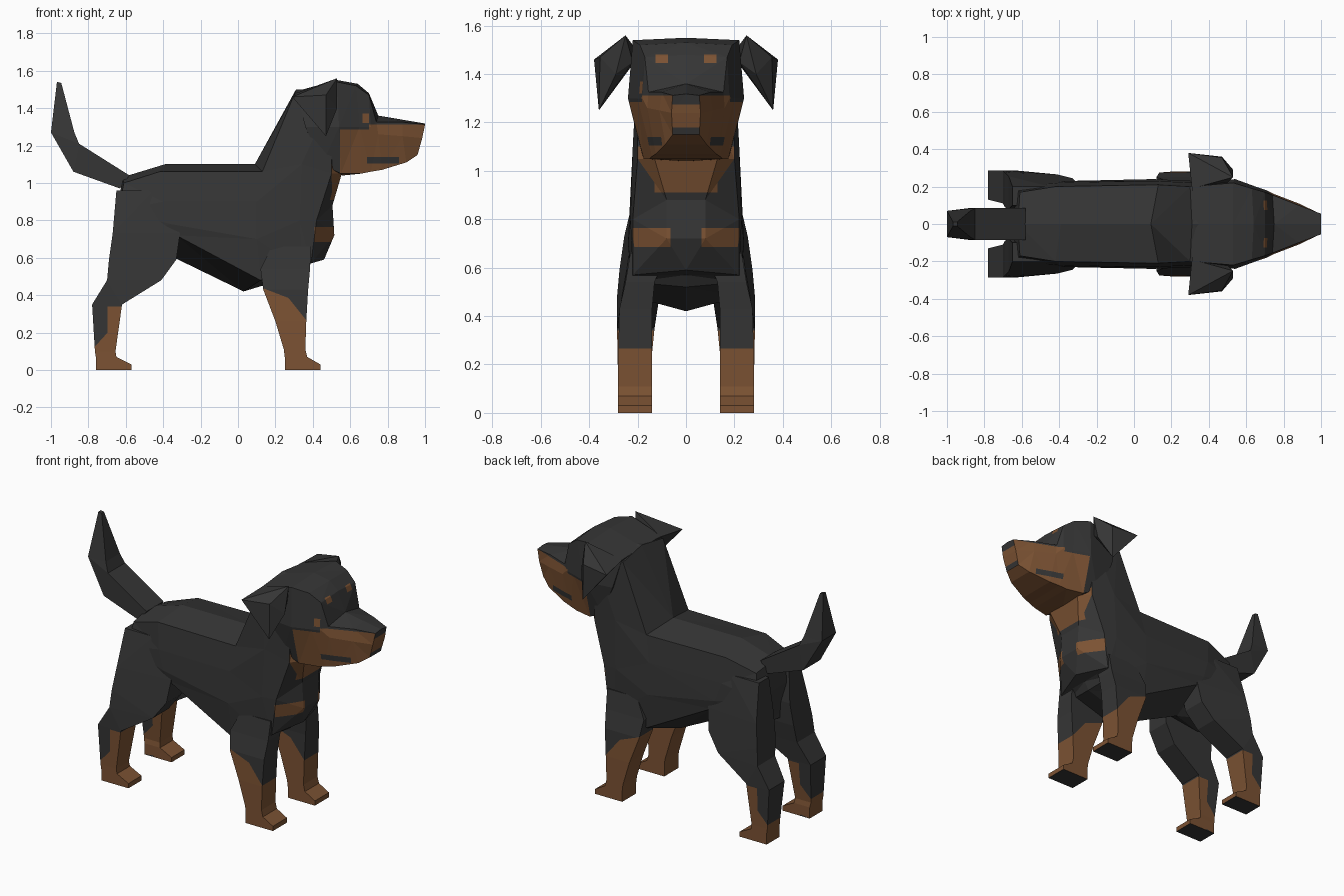
import bpy, bmesh
from mathutils import Vector


def material(name, rgb):
    m = bpy.data.materials.new(name)
    m.diffuse_color = (*rgb, 1)
    return m


BLACK = material("black fur", (0.036, 0.036, 0.036))
TAN = material("tan fur", (0.2, 0.085, 0.033))


def X(*vals):
    return [((v, 0, 0), (1, 0, 0)) for v in vals]


def Y(*vals):
    return [((s * v, 0 + s * v, 0), (0, 1, 0)) for v in vals for s in (1, -1)]


def Z(*vals):
    return [((0, 0, v), (0, 0, 1)) for v in vals]


def line(p, q):
    """Cutting plane through two points of the side view."""
    return [((p[0], 0, p[1]), (p[1] - q[1], 0, q[0] - p[0]))]


def below(c, p, q):
    return (c.z - p[1]) * (q[0] - p[0]) - (c.x - p[0]) * (q[1] - p[1]) < 0


def finish(name, bm, cuts=(), is_tan=None):
    bmesh.ops.recalc_face_normals(bm, faces=bm.faces)
    bmesh.ops.triangulate(bm, faces=bm.faces)
    for co, no in cuts:
        bmesh.ops.bisect_plane(bm, geom=bm.verts[:] + bm.edges[:] + bm.faces[:],
                               plane_co=co, plane_no=Vector(no).normalized(), dist=1e-5)
    bm.normal_update()
    if is_tan:
        for f in bm.faces:
            f.material_index = int(is_tan(f.calc_center_median(), f.normal))
    me = bpy.data.meshes.new(name)
    bm.to_mesh(me)
    bm.free()
    me.materials.append(BLACK)
    me.materials.append(TAN)
    bpy.context.collection.objects.link(bpy.data.objects.new(name, me))


def loft(rings):
    bm = bmesh.new()
    vs = [[bm.verts.new(p) for p in r] for r in rings]
    n = len(vs[0])
    for a, b in zip(vs, vs[1:]):
        for i in range(n):
            j = (i + 1) % n
            bm.faces.new((a[i], a[j], b[j], b[i]))
    bm.faces.new(vs[0])
    bm.faces.new(vs[-1])
    return bm


def mirrored(half):
    """Full ring from a half ring that starts and ends on the centre line."""
    return half + [(x, -y, z) for x, y, z in half[-2:0:-1]]


# Torso and neck: crown, top edge, upper side, side, low edge, keel
torso = [
    [(-.62, 0, 1.03), (-.61, .17, 1.0), (-.64, .2, .85), (-.62, .18, .7), (-.6, .1, .62), (-.58, 0, .62)],
    [(-.39, 0, 1.1), (-.42, .2, 1.06), (-.4, .22, .9), (-.36, .23, .78), (-.33, .22, .72), (-.34, 0, .6)],
    [(.09, 0, 1.1), (.13, .21, 1.06), (.1, .23, .9), (.1, .24, .7), (.12, .22, .48), (.03, 0, .42)],
    [(.31, 0, 1.5), (.3, .2, 1.47), (.34, .22, 1.1), (.33, .23, .8), (.34, .22, .54), (.36, 0, .52)],
    [(.5, 0, 1.5), (.5, .2, 1.45), (.5, .2, 1.05), (.42, .22, .8), (.39, .22, .57), (.39, 0, .57)],
    [(.54, 0, 1.4), (.54, .06, 1.35), (.555, .13, 1.05), (.505, .08, .88), (.515, .08, .72), (.46, 0, .59)],
]


def torso_tan(c, n):
    bib = c.x > .45 and .91 < c.z < 1.1 and abs(c.y) < .13 + (c.z - .91) * .4
    chest = c.x > .41 and .685 < c.z < .765 and abs(c.y) > .065
    return bib or chest


finish("torso", loft([mirrored(r) for r in torso]),
       Z(.685, .765, .91, .98, 1.1) + X(.41, .45) + Y(.065, .13, .17), torso_tan)

# Head: crown, top edge, cheek, jaw edge, chin
head = [
    [(.31, 0, 1.49), (.31, .2, 1.48), (.36, .22, 1.3), (.45, .19, 1.1), (.45, 0, 1.08)],
    [(.53, 0, 1.55), (.53, .22, 1.54), (.54, .24, 1.3), (.55, .175, 1.05), (.56, 0, 1.04)],
    [(.64, 0, 1.53), (.63, .19, 1.52), (.65, .2, 1.3), (.66, .15, 1.05), (.66, 0, 1.05)],
    [(.7, 0, 1.48), (.7, .17, 1.47), (.71, .18, 1.3), (.71, .14, 1.06), (.71, 0, 1.06)],
    [(.75, 0, 1.36), (.74, .155, 1.325), (.75, .16, 1.26), (.77, .125, 1.07), (.77, 0, 1.07)],
    [(.88, 0, 1.338), (.88, .1, 1.325), (.88, .11, 1.25), (.9, .085, 1.11), (.9, 0, 1.11)],
    [(1.0, 0, 1.318), (1.0, .055, 1.312), (.985, .06, 1.24), (.96, .055, 1.15), (.96, 0, 1.15)],
]


def head_tan(c, n):
    if .68 < c.x and 1.445 < c.z < 1.48 and .075 < abs(c.y) < .125:   # brow spots
        return True
    if .665 < c.x < .7 and 1.32 < c.z < 1.37 and c.y < -.1:           # eye fleck
        return True
    if .69 < c.x < .86 and 1.105 < c.z < 1.14 and abs(c.y) > .08:     # lips
        return False
    if c.x > .96 and abs(c.y) < .055 and n.x > .7:                    # nose
        return 1.18 < c.z < 1.275
    return c.x > .545 and c.z < (1.285 if c.x < .7 else 1.312) and n.z < .6


finish("head", loft([mirrored(r) for r in head]),
       Z(1.105, 1.14, 1.18, 1.275, 1.285, 1.312, 1.32, 1.37, 1.445, 1.48)
       + X(.545, .665, .69, .7, .86) + Y(.05, .075, .125), head_tan)

# Tail: inner and outer edge in side view, half width
tail = [(-.58, 1.04, -.63, .97, .085), (-.85, 1.21, -.88, 1.06, .085),
        (-.875, 1.27, -1.0, 1.27, .07), (-.945, 1.535, -.968, 1.54, .012)]
finish("tail", loft([[(a, -w, b), (a, w, b), (c, w, d), (c, -w, d)] for a, b, c, d, w in tail]))

# Legs: back x, front x, inner y, outer y, z, front taper
front_leg = [(.18, .39, .08, .23, .66, 0), (.12, .385, .13, .25, .54, 0), (.135, .375, .14, .275, .43, 0),
             (.2, .365, .14, .28, .26, 0), (.245, .36, .14, .28, .11, 0), (.25, .37, .14, .28, .07, 0),
             (.25, .44, .14, .28, .03, 0), (.25, .44, .14, .28, 0, 0)]
hind_leg = [(-.65, -.45, .1, .2, .96, 0), (-.67, -.31, .08, .255, .73, .03), (-.69, -.33, .09, .275, .59, .03),
            (-.7, -.41, .11, .285, .48, .02), (-.78, -.62, .13, .285, .35, 0), (-.765, -.655, .155, .28, .1, 0),
            (-.76, -.65, .15, .28, .07, 0), (-.76, -.57, .15, .28, .03, 0), (-.76, -.57, .15, .28, 0, 0)]
F1, F2, F3 = (.14, .435), (.27, .385), (.37, .26)
H1, H2 = (-.77, .12), (-.697, .2)


def front_tan(c, n):
    return c.z > .005 and below(c, F1, F2) and below(c, F2, F3)


def hind_tan(c, n):
    return .005 < c.z < .34 and (c.x > -.697 or below(c, H1, H2))


ear = [(.53, .25, 1.56), (.31, .19, 1.48), (.29, .38, 1.46), (.47, .355, 1.47),
       (.47, .36, 1.25), (.53, .29, 1.4), (.5, .22, 1.45)]

for side, s in (("left", 1), ("right", -1)):
    for name, rows, cuts, rule in (
            ("front_leg_", front_leg, line(F1, F2) + line(F2, F3), front_tan),
            ("hind_leg_", hind_leg, Z(.34) + X(-.697) + line(H1, H2), hind_tan)):
        rings = [[(a, s * i, z), (b, s * i, z), (b, s * (o - t), z), (a, s * o, z)]
                 for a, b, i, o, z, t in rows]
        finish(name + side, loft(rings), cuts, rule)
    # Folded ear flap
    bm = bmesh.new()
    for x, y, z in ear:
        bm.verts.new((x, s * y, z))
    res = bmesh.ops.convex_hull(bm, input=bm.verts[:])
    loose = [v for v in bm.verts if not v.link_faces]
    bmesh.ops.delete(bm, geom=loose, context='VERTS')
    finish("ear_" + side, bm)
